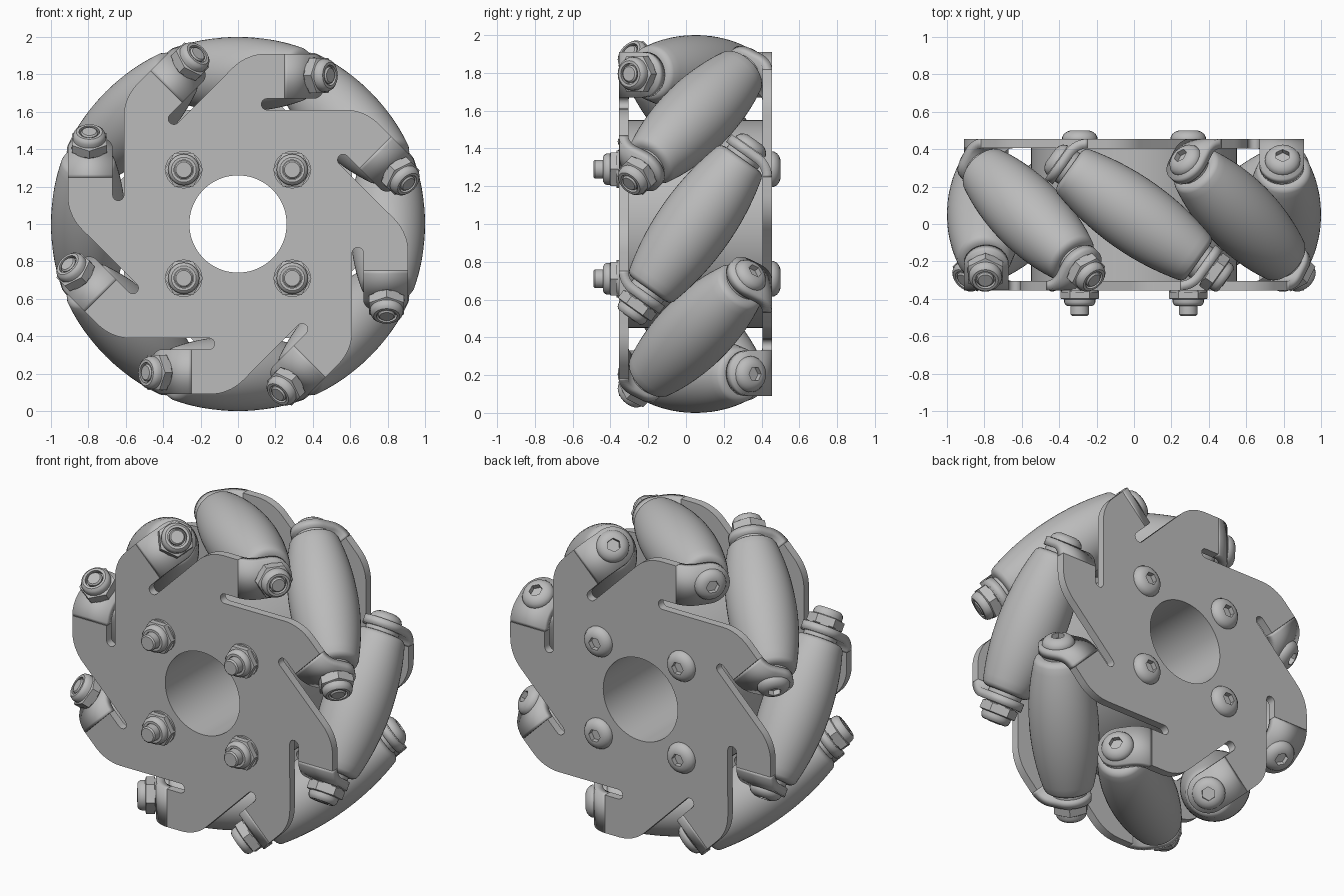
import bpy, bmesh
from math import sin, cos, tan, pi, radians, sqrt, acos
from mathutils import Matrix, Vector

cube = bpy.data.objects.get("Cube")
if cube:
    bpy.data.objects.remove(cube)

grey = bpy.data.materials.new("metal_grey")
grey.use_nodes = True
grey.diffuse_color = (0.5, 0.5, 0.5, 1)
grey.node_tree.nodes["Principled BSDF"].inputs["Base Color"].default_value = (0.5, 0.5, 0.5, 1)

CENTRE = Matrix.Translation((0, 0.05, 1))
COUNT = 8
AXIS_R = 0.8                               # roller axis distance from wheel axis
AXIS = Vector((0.815, -0.58, 0)).normalized()
PLATE_Y, THICK = -0.38, 0.05
BEND = acos(0.58)
BEND_R = 0.12
BEND_T = 0.31 - BEND_R * tan(BEND / 2)     # where the tabs start to bend


def place(name, mesh, matrix):
    ob = bpy.data.objects.new(name, mesh)
    ob.matrix_world = matrix
    bpy.context.collection.objects.link(ob)
    return ob


def finish(mesh, angle=35):
    mesh.materials.clear()
    mesh.materials.append(grey)
    mesh.shade_smooth()
    mesh.set_sharp_from_angle(angle=radians(angle))
    return mesh


def lathe(name, profile, segs=24, closed=False):
    """Spin (radius, height, is_hex) points around z."""
    bm = bmesh.new()
    rings = []
    for r, z, *hexed in profile:
        ring = []
        for i in range(segs):
            a = 2 * pi * i / segs
            k = cos(pi / 6) / cos(a % (pi / 3) - pi / 6) if hexed else 1
            ring.append(bm.verts.new((r * k * cos(a), r * k * sin(a), z)))
        rings.append(ring)
    pairs = list(zip(rings, rings[1:]))
    if closed:
        pairs.append((rings[-1], rings[0]))
    else:
        bm.faces.new(rings[0])
        bm.faces.new(rings[-1])
    for a, b in pairs:
        for i in range(segs):
            j = (i + 1) % segs
            bm.faces.new((a[i], a[j], b[j], b[i]))
    bmesh.ops.recalc_face_normals(bm, faces=bm.faces)
    mesh = bpy.data.meshes.new(name)
    bm.to_mesh(mesh)
    bm.free()
    return finish(mesh)


def plate_mesh():
    """Flat plate with eight slots and a round bore."""
    outline = []
    for k in range(COUNT):
        pts = []
        for i in range(9):                 # rounded shoulder
            a = radians(135 - 45 * i / 8)
            pts.append((0.15 + 0.25 * cos(a), 0.66 + 0.25 * sin(a)))
        pts += [(BEND_T, 0.91), (BEND_T, 0.67)]
        for i in range(9):                 # slot end
            a = radians(90 + 180 * i / 8)
            pts.append((0.155 + 0.03 * cos(a), 0.64 + 0.03 * sin(a)))
        turn = Matrix.Rotation(-2 * pi * k / COUNT, 2)
        outline += [turn @ Vector(p) for p in pts]
    bore = [(0.26 * cos(2 * pi * i / 64), 0.26 * sin(2 * pi * i / 64)) for i in range(64)]
    curve = bpy.data.curves.new("plate_curve", "CURVE")
    curve.dimensions = "2D"
    curve.fill_mode = "BOTH"
    curve.extrude = THICK / 2
    for loop in (outline, bore):
        s = curve.splines.new("POLY")
        s.points.add(len(loop) - 1)
        for p, co in zip(s.points, loop):
            p.co = (co[0], co[1], 0, 1)
        s.use_cyclic_u = True
    tmp = place("plate_curve", curve, Matrix())
    dg = bpy.context.evaluated_depsgraph_get()
    mesh = bpy.data.meshes.new_from_object(tmp.evaluated_get(dg))
    bpy.data.objects.remove(tmp)
    mesh.transform(Matrix.Translation((0, PLATE_Y, 0)) @ Matrix.Rotation(pi / 2, 4, "X"))
    return finish(mesh)


def tab_mesh():
    """Bent mounting tab with a rounded end."""
    half = 0.12
    rows = []
    for i in range(9):
        a = BEND * i / 8
        rows.append((BEND_T + BEND_R * sin(a), PLATE_Y + BEND_R * (1 - cos(a)), half))
    t, y, _ = rows[-1]
    reach = 0.13 - BEND_R * tan(BEND / 2)
    for i in range(11):
        a = radians(8.6 * i)
        d = reach + half * sin(a)
        rows.append((t + d * cos(BEND), y + d * sin(BEND), half * cos(a)))
    bm = bmesh.new()
    v = [[bm.verts.new((t, y, 0.79 + s * w)) for s in (-1, 1)] for t, y, w in rows]
    for a, b in zip(v, v[1:]):
        bm.faces.new((a[0], b[0], b[1], a[1]))
    mesh = bpy.data.meshes.new("tab")
    bm.to_mesh(mesh)
    bm.free()
    return finish(mesh, 40)


# Barrel roller whose crown follows the wheel rim
crown = []
for i in range(21):
    s = -0.4 + 0.04 * i
    crown.append((sqrt(1 - (0.815 * s) ** 2) - AXIS_R, s))
end = [(0.11, 0.425), (0.125, 0.421), (0.138, 0.412)]
roller = lathe("roller", [(r, -s) for r, s in end] + crown + end[::-1], 48)
bushing = lathe("roller_bushing", [(0.1, -0.452), (0.1, 0.452)], 32)

# Fasteners, each pointing along +z from its seat
nut = lathe("lock_nut", [(0.095, 0), (0.108, 0.006, 1), (0.108, 0.055, 1), (0.088, 0.06),
                         (0.088, 0.08), (0.082, 0.095), (0.07, 0.105), (0.055, 0.105),
                         (0.055, 0.08)])
head = lathe("button_head", [(0.095, 0), (0.095, 0.008), (0.085, 0.026), (0.068, 0.039),
                             (0.048, 0.046), (0.04, 0.046, 1), (0.04, 0.015, 1)])
short_shank = lathe("roller_bolt_end", [(0.046, 0), (0.046, 0.1), (0.038, 0.108)])
long_shank = lathe("hub_bolt_end", [(0.05, 0), (0.05, 0.128), (0.042, 0.136)])
washer = lathe("washer", [(0.1, 0), (0.1, 0.012)])

# Hub sleeve between the plates
hub = lathe("hub", [(0.55, -0.36), (0.55, 0.36), (0.26, 0.36), (0.26, -0.36)], 64, True)
place("hub", hub, CENTRE @ Matrix.Rotation(pi / 2, 4, "X"))

# Side plates with bent tabs: the back one is the front one turned half round
plate, tab = plate_mesh(), tab_mesh()
for side, angle in (("front", 0), ("back", pi)):
    flip = Matrix.Rotation(angle, 4, "Z")
    place(side + "_plate", plate, CENTRE @ flip)
    for k in range(COUNT):
        turn = Matrix.Rotation(2 * pi * k / COUNT, 4, "Y")
        ob = place(f"{side}_tab_{k + 1}", tab, CENTRE @ turn @ flip)
        mod = ob.modifiers.new("thickness", "SOLIDIFY")
        mod.thickness = THICK
        mod.offset = 0

# Rollers with their bolts
along = AXIS.to_track_quat("Z", "Y").to_matrix().to_4x4()
for k in range(COUNT):
    turn = Matrix.Rotation(2 * pi * k / COUNT, 4, "Y")
    m = CENTRE @ turn @ Matrix.Translation((0, 0, AXIS_R - 0.005)) @ along
    place(f"roller_{k + 1}", roller, CENTRE @ turn @ Matrix.Translation((0, 0, AXIS_R)) @ along)
    place(f"roller_bushing_{k + 1}", bushing, m)
    out = m @ Matrix.Translation((0, 0, 0.5))
    place(f"roller_nut_{k + 1}", nut, out)
    place(f"roller_bolt_end_{k + 1}", short_shank, out)
    place(f"roller_bolt_head_{k + 1}", head,
          m @ Matrix.Rotation(pi, 4, "X") @ Matrix.Translation((0, 0, 0.5)))

# Four hub bolts
for n, (x, z) in enumerate([(-0.29, -0.29), (0.29, -0.29), (0.29, 0.29), (-0.29, 0.29)]):
    front = CENTRE @ Matrix.Translation((x, -0.405, z)) @ Matrix.Rotation(pi / 2, 4, "X")
    back = CENTRE @ Matrix.Translation((x, 0.405, z)) @ Matrix.Rotation(-pi / 2, 4, "X")
    place(f"hub_washer_{n + 1}", washer, front)
    place(f"hub_nut_{n + 1}", nut, front @ Matrix.Diagonal((0.95, 0.95, 0.8, 1)))
    place(f"hub_bolt_end_{n + 1}", long_shank, front)
    place(f"hub_bolt_head_{n + 1}", head, back)
